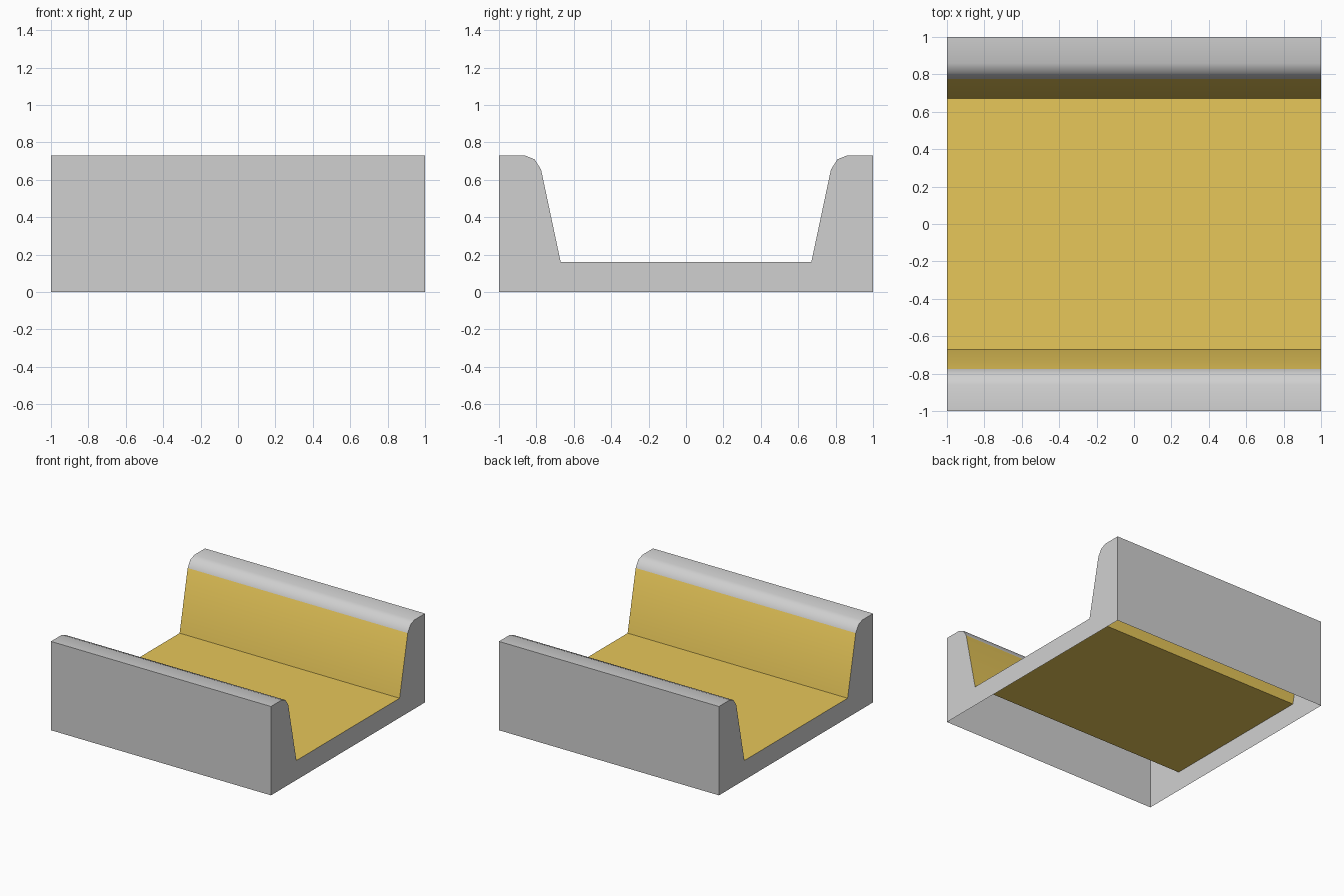
import bpy
import bmesh
import math

cube = bpy.data.objects.get("Cube")
if cube:
    bpy.data.objects.remove(cube, do_unlink=True)


def make_material(name, rgb):
    mat = bpy.data.materials.new(name)
    mat.use_nodes = True
    mat.diffuse_color = (*rgb, 1)
    mat.node_tree.nodes["Principled BSDF"].inputs["Base Color"].default_value = (*rgb, 1)
    return mat


grey = make_material("light grey", (0.63, 0.63, 0.63))
ochre = make_material("sandy yellow", (0.85, 0.605, 0.107))

# Half cross-section (y, z) from the outer foot to the channel floor, then mirrored
half = [(-1, 0), (-1, 0.73), (-0.86, 0.73), (-0.81, 0.71), (-0.775, 0.655), (-0.67, 0.16)]
profile = half + [(-y, z) for y, z in reversed(half)]
SHOULDER = 0.655

bm = bmesh.new()
left = [bm.verts.new((1, y, z)) for y, z in profile]
right = [bm.verts.new((-1, y, z)) for y, z in profile]

# Outer walls, rounded shoulders and channel; the underside stays open
for i in range(len(profile) - 1):
    face = bm.faces.new((left[i], left[i + 1], right[i + 1], right[i]))
    inside = all(abs(v.co.y) < 0.8 and v.co.z < SHOULDER + 0.01 for v in face.verts)
    face.material_index = int(inside)

# End walls
bm.faces.new(left)
bm.faces.new(right)
bmesh.ops.recalc_face_normals(bm, faces=bm.faces)

# Make sure the channel floor faces up
bm.normal_update()
floor = max(bm.faces, key=lambda f: abs(f.normal.z) * f.calc_area())
if floor.normal.z < 0:
    bmesh.ops.reverse_faces(bm, faces=bm.faces)

mesh = bpy.data.meshes.new("channel_block")
bm.to_mesh(mesh)
bm.free()
mesh.materials.append(grey)
mesh.materials.append(ochre)
block = bpy.data.objects.new("channel_block", mesh)
bpy.context.collection.objects.link(block)

# Smooth the rounded shoulders, keep the corners sharp
bpy.ops.object.select_all(action="DESELECT")
block.select_set(True)
bpy.context.view_layer.objects.active = block
bpy.ops.object.shade_smooth_by_angle(angle=math.radians(45))
